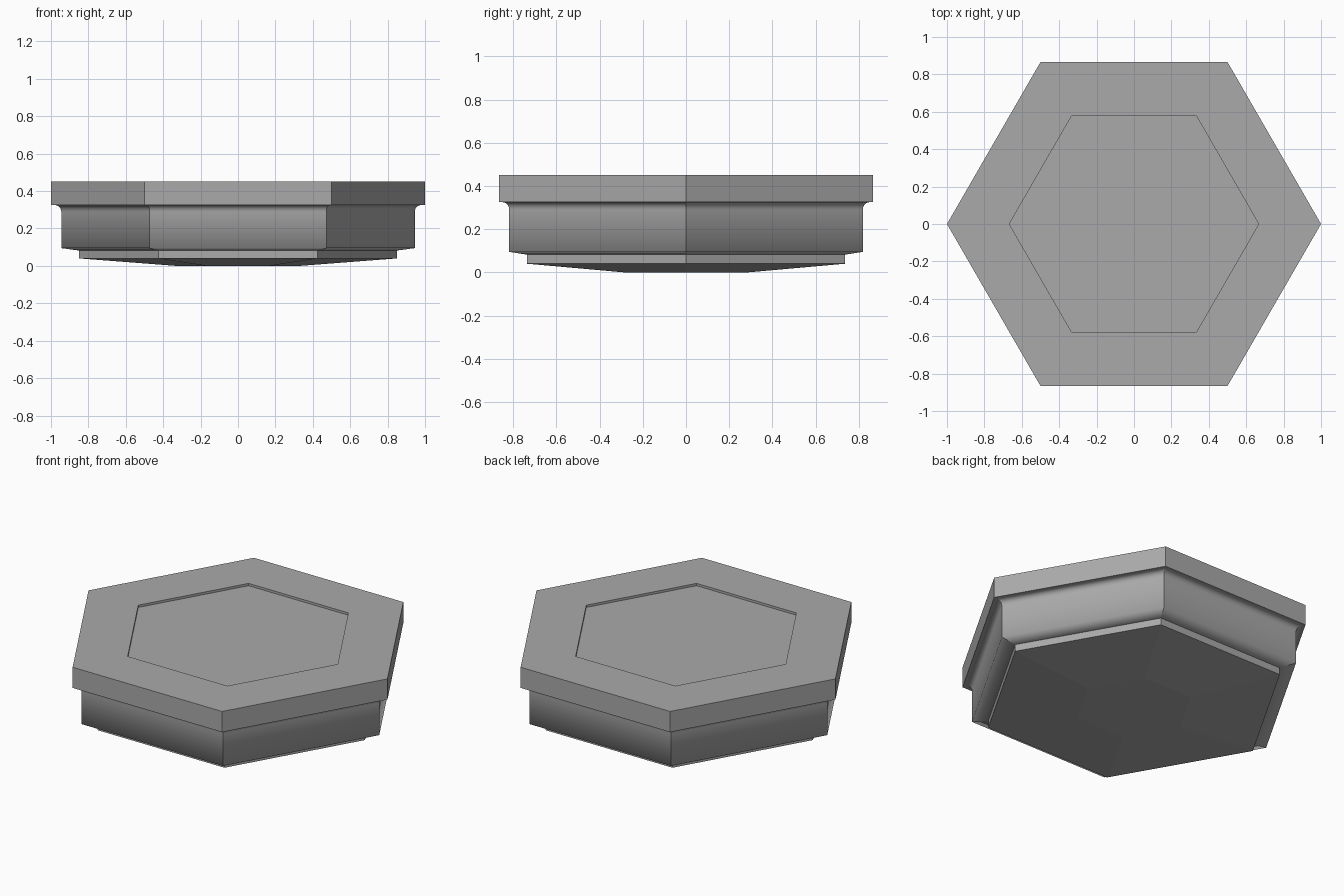
import bpy, math
from math import sin, cos, pi

old = bpy.data.objects.get("Cube")
if old:
    bpy.data.objects.remove(old)

SIDES = 6

grey = bpy.data.materials.new("mid_grey")
grey.use_nodes = True
COLOUR = (0.4, 0.4, 0.4, 1)
grey.diffuse_color = COLOUR
grey.node_tree.nodes["Principled BSDF"].inputs["Base Color"].default_value = COLOUR


def hex_shell(name, profile, smooth_rings=(), cap_start=False, cap_end=False):
    """Sweep a (radius, height) profile, listed bottom to top, round a hexagon."""
    verts = [(r * cos(2 * pi * i / SIDES), r * sin(2 * pi * i / SIDES), z)
             for r, z in profile for i in range(SIDES)]
    faces = []
    for k in range(len(profile) - 1):
        for i in range(SIDES):
            a, b = k * SIDES + i, k * SIDES + (i + 1) % SIDES
            faces.append((a, b, b + SIDES, a + SIDES))
    if cap_start:
        faces.append(tuple(reversed(range(SIDES))))
    if cap_end:
        faces.append(tuple(range(len(verts) - SIDES, len(verts))))
    mesh = bpy.data.meshes.new(name)
    mesh.from_pydata(verts, [], faces)
    mesh.materials.append(grey)
    # Only the chosen rings blend; the corners of the hexagon stay crisp
    mesh.polygons.foreach_set("use_smooth", [True] * len(mesh.polygons))
    for e in mesh.edges:
        a, b = (v // SIDES for v in e.vertices)
        e.use_edge_sharp = not (a == b and a in smooth_rings)
    obj = bpy.data.objects.new(name, mesh)
    bpy.context.scene.collection.objects.link(obj)
    return obj


# Shallow dished foot with a short upright edge
hex_shell("foot", [(0.33, 0), (0.85, 0.04), (0.85, 0.082)], cap_start=True)

# Body: sloped underside, upright wall and a cove flaring out under the rim
STEPS = 6
cove = [(0.98 - 0.035 * cos(t), 0.29 + 0.035 * sin(t))
        for t in (pi / 2 * i / STEPS for i in range(STEPS + 1))]
hex_shell("body", [(0.85, 0.082), (0.945, 0.095)] + cove,
          smooth_rings=range(1, STEPS + 2))

# Rim with a shallow sunken panel in its top
hex_shell("rim", [(0.98, 0.325), (1, 0.325), (1, 0.45),
                  (0.667, 0.45), (0.667, 0.436)], cap_end=True)
